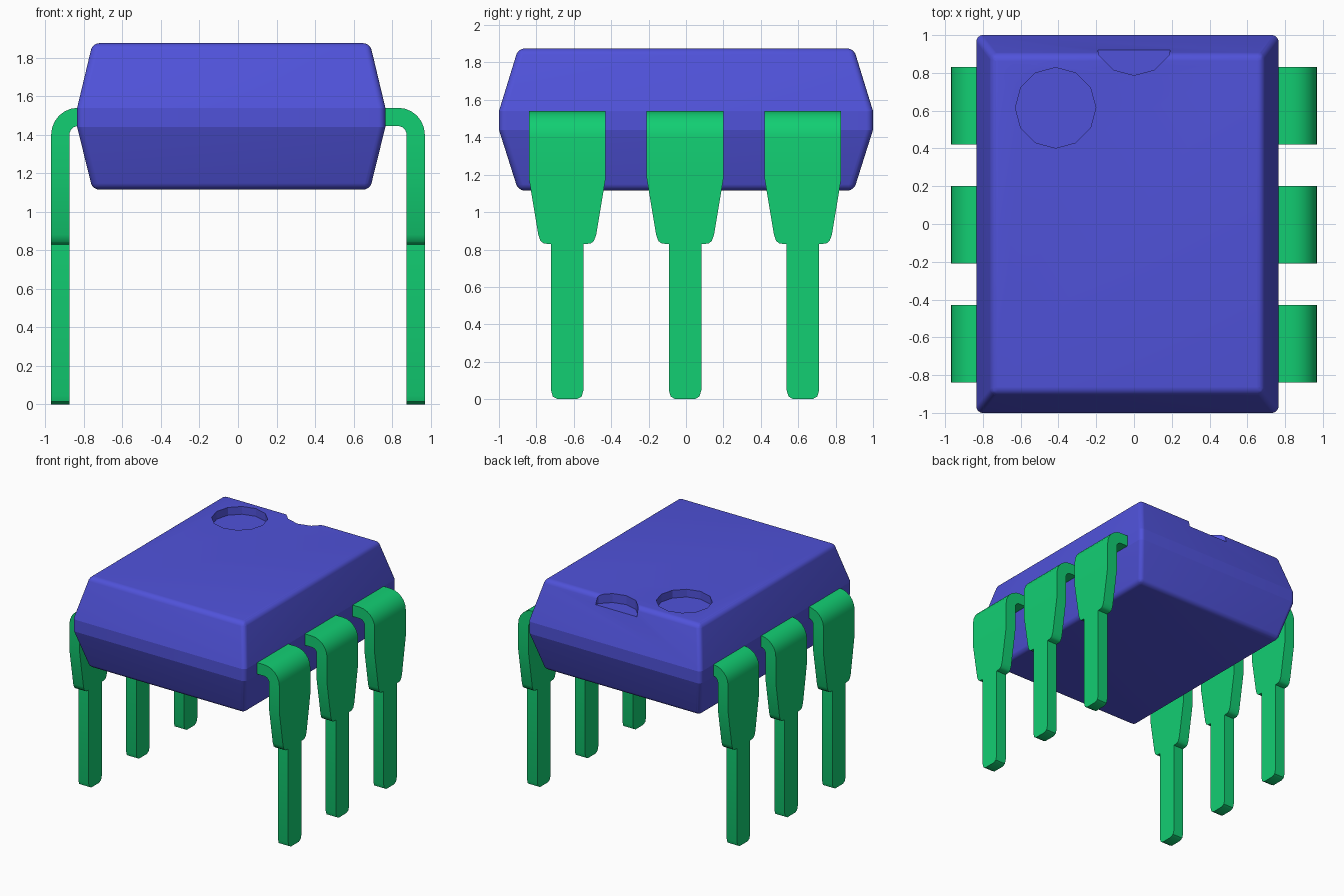
import bpy, bmesh, math

if "Cube" in bpy.data.objects:
    bpy.data.objects.remove(bpy.data.objects["Cube"])


def material(name, rgb):
    m = bpy.data.materials.new(name)
    m.diffuse_color = (*rgb, 1)
    m.use_nodes = True
    m.node_tree.nodes["Principled BSDF"].inputs["Base Color"].default_value = m.diffuse_color
    return m


BLUE = material("body_blue", (0.08, 0.085, 0.70))
GREEN = material("lead_green", (0.006, 0.62, 0.17))


def loft(name, rings, mat):
    """Closed solid through a list of four-point rings."""
    bm = bmesh.new()
    rows = [[bm.verts.new(p) for p in r] for r in rings]
    for a, b in zip(rows, rows[1:]):
        for i in range(4):
            j = (i + 1) % 4
            bm.faces.new((a[i], a[j], b[j], b[i]))
    bm.faces.new(rows[0])
    bm.faces.new(rows[-1])
    bmesh.ops.recalc_face_normals(bm, faces=bm.faces)
    me = bpy.data.meshes.new(name)
    bm.to_mesh(me)
    bm.free()
    me.materials.append(mat)
    ob = bpy.data.objects.new(name, me)
    bpy.context.collection.objects.link(ob)
    return ob


def activate(ob):
    bpy.ops.object.select_all(action='DESELECT')
    ob.select_set(True)
    bpy.context.view_layer.objects.active = ob


def smooth(ob, deg):
    activate(ob)
    bpy.ops.object.shade_smooth_by_angle(angle=math.radians(deg))


# Package body: two tapered halves around a straight band
CX = -0.035


def rect(hx, hy, z):
    return [(CX + sx * hx, sy * hy, z)
            for sx, sy in ((-1, -1), (1, -1), (1, 1), (-1, 1))]


body = loft("package_body", [rect(0.72, 0.897, 1.115), rect(0.80, 1.0, 1.44),
                             rect(0.80, 1.0, 1.54), rect(0.72, 0.897, 1.875)], BLUE)
bev = body.modifiers.new("rounded_edges", 'BEVEL')
bev.width = 0.035
bev.segments = 8
bev.limit_method = 'ANGLE'
bev.angle_limit = math.radians(40)

# Round marker dimple and end notch, both twelve-sided
cutters = []
for name, x, y, floor in (("dimple_cutter", -0.415, 0.615, 1.81),
                          ("notch_cutter", 0.0, 1.0, 1.80)):
    bpy.ops.mesh.primitive_cylinder_add(vertices=12, radius=0.213, depth=0.4,
                                        location=(x, y, floor + 0.2))
    c = bpy.context.object
    c.name = name
    c.hide_render = True
    cutters.append(c)
    b = body.modifiers.new(name, 'BOOLEAN')
    b.operation = 'DIFFERENCE'
    b.solver = 'EXACT'
    b.object = c
activate(body)
for m in list(body.modifiers):
    bpy.ops.object.modifier_apply(modifier=m.name)
for c in cutters:
    bpy.data.objects.remove(c, do_unlink=True)
smooth(body, 12.5)

# Lead section: outer and inner edge of the bent strip, with half width
BEND_X, BEND_Z, R_OUT, R_IN, WIDE = 0.83, 1.40, 0.14, 0.045, 0.205
stations = [((0.74, 1.54), (0.74, 1.445), WIDE)]
for k in range(7):
    a = math.radians(90 - 15 * k)
    stations.append(tuple((BEND_X + r * math.cos(a), BEND_Z + r * math.sin(a))
                          for r in (R_OUT, R_IN)) + (WIDE,))
for z, w in ((1.18, WIDE), (0.88, 0.155), (0.846, 0.143), (0.832, 0.125),
             (0.829, 0.087), (0.048, 0.087), (0.014, 0.077), (0.0, 0.052)):
    stations.append(((BEND_X + R_OUT, z), (BEND_X + R_IN, z), w))

# Three leads on each side
for side, label in ((1, "right"), (-1, "left")):
    for n, y in enumerate((-0.635, -0.005, 0.625), 1):
        rings = [[(side * o[0], y - w, o[1]), (side * o[0], y + w, o[1]),
                  (side * i[0], y + w, i[1]), (side * i[0], y - w, i[1])]
                 for o, i, w in stations]
        smooth(loft(f"{label}_lead_{n}", rings, GREEN), 35)
